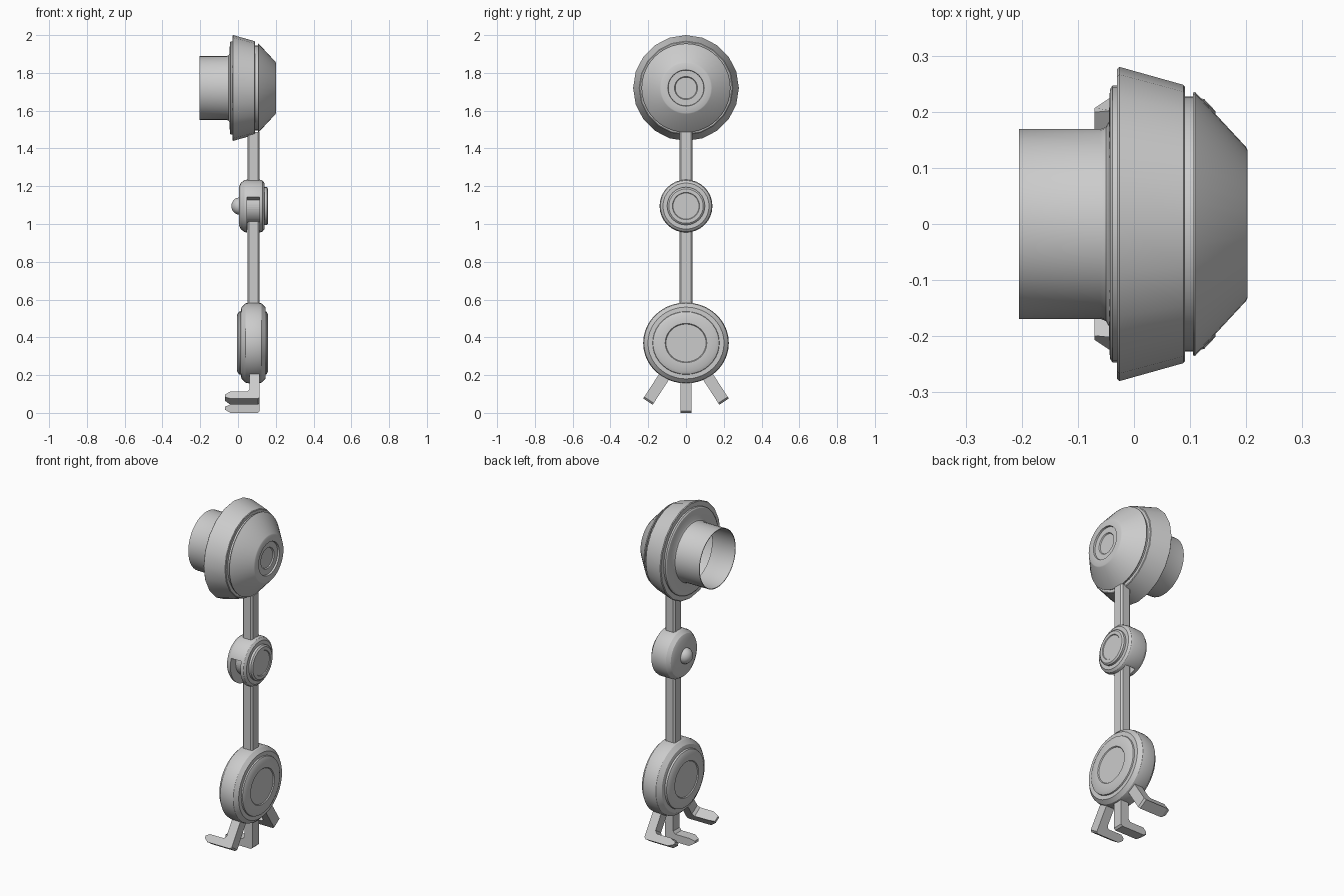
import bpy, bmesh, math
from mathutils import Matrix, Vector

if "Cube" in bpy.data.objects:
    bpy.data.objects.remove(bpy.data.objects["Cube"])


def make_object(name, verts, faces, smooth=True):
    mesh = bpy.data.meshes.new(name)
    mesh.from_pydata(verts, [], faces)
    bm = bmesh.new()
    bm.from_mesh(mesh)
    bmesh.ops.remove_doubles(bm, verts=bm.verts, dist=1e-5)
    bmesh.ops.recalc_face_normals(bm, faces=bm.faces)
    bm.to_mesh(mesh)
    bm.free()
    obj = bpy.data.objects.new(name, mesh)
    bpy.context.collection.objects.link(obj)
    if smooth:
        bpy.ops.object.select_all(action='DESELECT')
        obj.select_set(True)
        bpy.context.view_layer.objects.active = obj
        bpy.ops.object.shade_smooth_by_angle(angle=math.radians(28))
    return obj


def lathe(name, profile, z, sides=32, y_scale=1.0):
    """Turn an (x, radius) profile around a horizontal x axis at height z."""
    verts, faces = [], []
    n = len(profile)
    for i in range(sides):
        a = 2 * math.pi * i / sides
        verts += [(x, r * math.cos(a) * y_scale, z + r * math.sin(a)) for x, r in profile]
    for i in range(sides):
        j = (i + 1) % sides
        for k in range(n - 1):
            quad = [(i, k), (j, k), (j, k + 1), (i, k + 1)]
            if profile[k][1] == 0:
                quad.pop(1)
            elif profile[k + 1][1] == 0:
                quad.pop(2)
            faces.append([s * n + p for s, p in quad])
    return make_object(name, verts, faces)


def prism(name, outline, offset):
    """Extrude a closed outline of 3D points along an offset vector."""
    n = len(outline)
    verts = [Vector(p) for p in outline]
    verts += [v + Vector(offset) for v in verts]
    faces = [list(range(n)), list(range(n, 2 * n))]
    faces += [[i, (i + 1) % n, n + (i + 1) % n, n + i] for i in range(n)]
    return make_object(name, verts, faces, smooth=False)


def bar(name, z0, z1):
    """Chamfered upright bar."""
    x0, x1, w, c = 0.05, 0.115, 0.035, 0.009
    pts = [(x0 + c, -w), (x1 - c, -w), (x1, -w + c), (x1, w - c),
           (x1 - c, w), (x0 + c, w), (x0, w - c), (x0, -w + c)]
    return prism(name, [(x, y, z0) for x, y in pts], (0, 0, z1 - z0))


HEAD_Z, JOINT_Z, HUB_Z = 1.72, 1.095, 0.37

# Head: open rear tube and flange, outer faceted ring, front cone
lathe("rear_tube", [(-0.205, 0.165), (-0.205, 0.169), (-0.06, 0.169), (-0.05, 0.173),
                    (-0.045, 0.182), (-0.043, 0.24), (-0.038, 0.247), (-0.02, 0.247)],
      HEAD_Z, 40)
lathe("head_ring", [(-0.028, 0.235), (-0.03, 0.276), (-0.026, 0.28), (0.088, 0.248),
                    (0.091, 0.244), (0.091, 0.22)], HEAD_Z, 20)
lathe("head_cone", [(0.085, 0.225), (0.105, 0.225), (0.105, 0.234), (0.109, 0.235),
                    (0.199, 0.138), (0.202, 0.132), (0.202, 0.096), (0.192, 0.094),
                    (0.192, 0.061), (0.186, 0.057), (0.186, 0)], HEAD_Z, 40)

# Arm bars
bar("upper_arm", 1.21, 1.487)
bar("lower_arm", 0.56, 1.03)

# Middle joint with a curved slot for the lower arm
joint = lathe("middle_joint", [(0.004, 0), (0.004, 0.1), (0.014, 0.122), (0.035, 0.138),
                               (0.05, 0.14), (0.115, 0.14), (0.13, 0.135), (0.14, 0.122),
                               (0.14, 0.1), (0.153, 0.1), (0.16, 0.091), (0.16, 0.072),
                               (0.156, 0.069), (0.156, 0)], JOINT_Z)
arc = [math.radians(160 + 138 * i / 18) for i in range(19)]
sector = [(0.048, r * math.cos(a), JOINT_Z + r * math.sin(a))
          for r, angles in ((0.09, arc), (0.18, arc[::-1])) for a in angles]
cutter = prism("slot_cutter", sector, (0.065, 0, 0))
cutter.hide_render = True
slot = joint.modifiers.new("slot", 'BOOLEAN')
slot.object, slot.operation, slot.solver = cutter, 'DIFFERENCE', 'EXACT'
bpy.ops.object.select_all(action='DESELECT')
bpy.context.view_layer.objects.active = joint
joint.select_set(True)
bpy.ops.object.modifier_apply(modifier="slot")
bpy.data.objects.remove(cutter)

# Domed pivot on the back of the joint
dome = [(0.006 - 0.041 * math.cos(t), 0.045 * math.sin(t))
        for t in (math.pi / 2 * i / 6 for i in range(7))]
dome[0] = (-0.035, 0)
lathe("pivot_dome", dome, JOINT_Z, 24)

# Lower hub
lathe("lower_hub", [(0.0, 0), (0.0, 0.1), (-0.005, 0.104), (-0.005, 0.148), (0.004, 0.165),
                    (0.014, 0.167), (0.018, 0.188), (0.04, 0.21), (0.06, 0.214),
                    (0.105, 0.214), (0.125, 0.21), (0.145, 0.19), (0.145, 0.167),
                    (0.152, 0.165), (0.16, 0.148), (0.16, 0.104), (0.155, 0.1),
                    (0.155, 0)], HUB_Z, 40, y_scale=1.06)

# Three claw fingers fanned around the hub centre
side = [(0.062, 0.2), (0.062, 0.06), (0.05, 0.045), (-0.04, 0.045), (-0.07, 0.032),
        (-0.07, 0.018), (-0.04, 0.0), (0.105, 0.0), (0.115, 0.01), (0.115, 0.2)]
for name, angle in (("left_finger", -33), ("middle_finger", 0), ("right_finger", 33)):
    finger = prism(name, [(x, -0.03, z) for x, z in side], (0, 0.06, 0))
    # Narrow the fingertip
    for v in finger.data.vertices:
        if v.co.x < -0.06:
            v.co.y *= 0.6
    pivot = Matrix.Translation((0, 0, HUB_Z))
    finger.data.transform(pivot @ Matrix.Rotation(math.radians(angle), 4, 'X') @ pivot.inverted())
